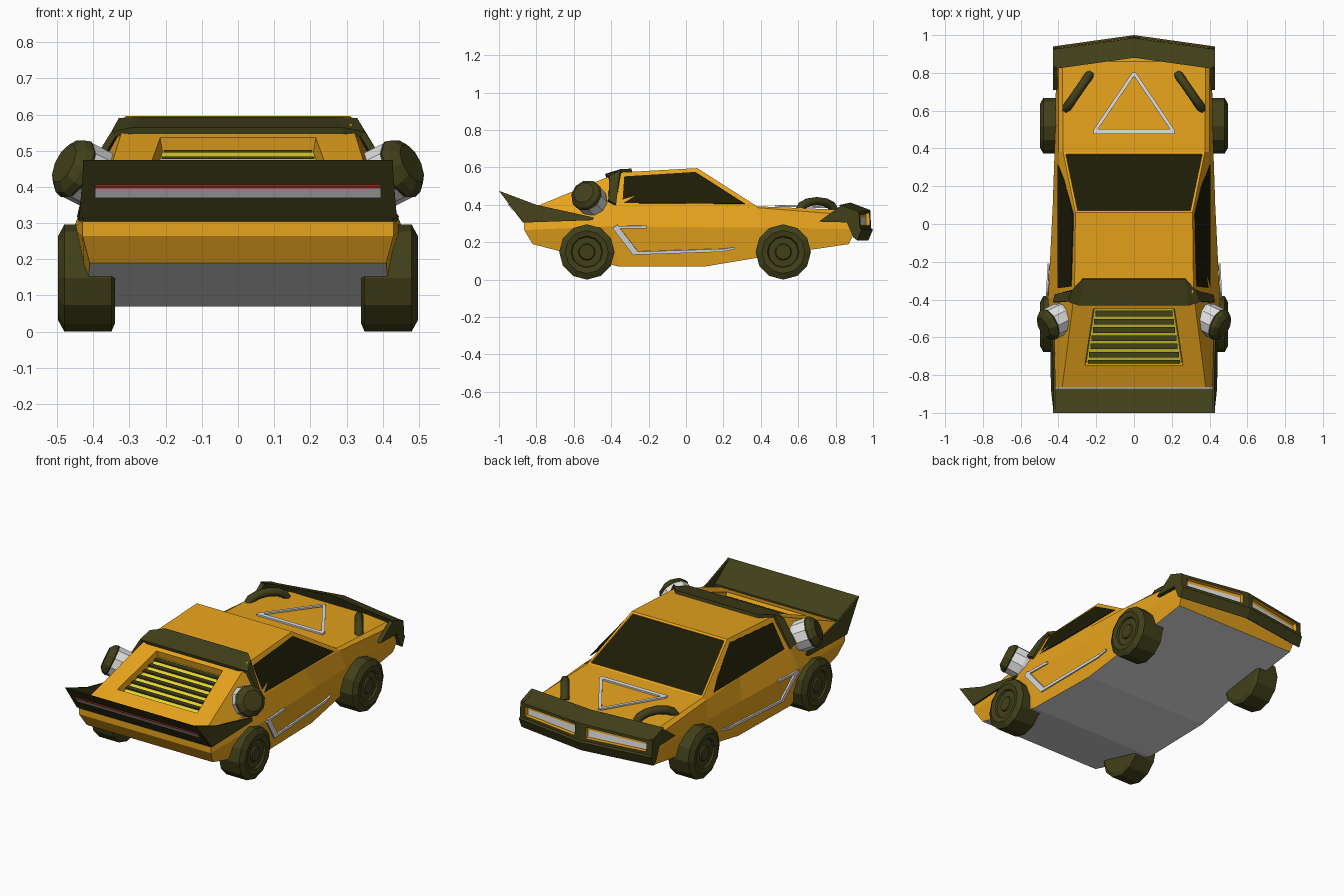
import bpy, bmesh, math
from mathutils import Vector, Matrix

if "Cube" in bpy.data.objects:
    bpy.data.objects.remove(bpy.data.objects["Cube"])


def material(name, r, g, b):
    m = bpy.data.materials.new(name)
    m.diffuse_color = (r, g, b, 1)
    m.use_nodes = True
    m.node_tree.nodes["Principled BSDF"].inputs["Base Color"].default_value = m.diffuse_color
    return m


ORANGE = material("orange paint", 0.80, 0.37, 0.012)
DARK = material("dark olive trim", 0.053, 0.051, 0.010)
GLASS = material("dark glass", 0.012, 0.0115, 0.002)
SILVER = material("silver", 0.75, 0.75, 0.76)
YELLOW = material("glow yellow", 0.82, 0.71, 0.03)
RED = material("tail red", 0.55, 0.03, 0.02)


def finish(bm, name, *mats):
    bmesh.ops.recalc_face_normals(bm, faces=bm.faces)
    me = bpy.data.meshes.new(name)
    bm.to_mesh(me)
    bm.free()
    ob = bpy.data.objects.new(name, me)
    bpy.context.collection.objects.link(ob)
    for m in mats:
        me.materials.append(m)
    return ob


def prism(name, pts, vec, mat, mirror=False):
    """Extrude a polygon along vec, optionally with its copy at -x."""
    bm = bmesh.new()
    for s in ((1, -1) if mirror else (1,)):
        flip = lambda p: Vector((p[0] * s, p[1], p[2]))
        a = [bm.verts.new(flip(p)) for p in pts]
        b = [bm.verts.new(flip(Vector(p) + Vector(vec))) for p in pts]
        bm.faces.new(a)
        bm.faces.new(b)
        for i in range(len(a)):
            j = (i + 1) % len(a)
            bm.faces.new((a[i], a[j], b[j], b[i]))
    return finish(bm, name, mat)


def bar(name, p, q, width, normal, mat, mirror=False):
    """Flat strip from p to q lying on a surface with the given normal."""
    p, q, n = Vector(p), Vector(q), Vector(normal).normalized()
    side = (q - p).cross(n).normalized() * width / 2
    return prism(name, [p - side, q - side, q + side, p + side], n * 0.009, mat, mirror)


def loft(bm, sections):
    """Skin closed rings; returns faces as grid[section][edge]."""
    rings = [[bm.verts.new(p) for p in s] for s in sections]
    n = len(rings[0])
    grid = [[bm.faces.new((a[j], a[(j + 1) % n], b[(j + 1) % n], b[j])) for j in range(n)]
            for a, b in zip(rings, rings[1:])]
    return rings, grid


def lathe(name, profile, n, origin, axis, mat):
    """Revolve (radius, height) points about an axis."""
    bm = bmesh.new()
    rings = [[(r * math.cos(2 * math.pi * k / n), r * math.sin(2 * math.pi * k / n), h)
              for k in range(n)] for r, h in profile]
    rv, _ = loft(bm, rings)
    bm.faces.new(rv[0])
    bm.faces.new(rv[-1])
    bm.transform(Matrix.Translation(origin) @ Vector(axis).to_track_quat('Z', 'Y').to_matrix().to_4x4())
    return finish(bm, name, mat)


# Body: half sections of bottom, crease, shoulder and top points, rear to nose
half = [
    [(.41, -.82, .19), (.43, -.865, .265), (.43, -.865, .305), (.38, -.865, .365)],
    [(.42, -.36, .07), (.455, -.40, .285), (.41, -.38, .40), (.315, -.36, .573)],
    [(.41, .10, .07), (.43, .10, .28), (.395, .06, .40), (.31, .06, .596)],
    [(.40, .40, .12), (.42, .40, .28), (.40, .38, .385), (.375, .38, .392)],
    [(.40, .87, .19), (.41, .91, .27), (.40, .88, .345), (.38, .86, .372)],
]
bm = bmesh.new()
rings, grid = loft(bm, [h + [(-x, y, z) for x, y, z in reversed(h)] for h in half])
for r in (rings[0], rings[-1]):
    for a, b in ((0, 1), (1, 2), (2, 3)):
        bm.faces.new((r[a], r[b], r[7 - b], r[7 - a]))
bmesh.ops.recalc_face_normals(bm, faces=bm.faces)
for g in grid:
    g[7].material_index = 1
# windshield inset
shield = grid[2][3]
bmesh.ops.inset_region(bm, faces=[shield], thickness=0.018, depth=0)
bmesh.ops.inset_region(bm, faces=[shield], thickness=0.001, depth=-0.008)
shield.material_index = 2
# louvre well sunk into the rear deck
deck = grid[0][3]
deck_z = lambda y: .573 + (y + .36) * .412
bmesh.ops.inset_region(bm, faces=[deck], thickness=0.05, depth=0)
for v in deck.verts:
    back = v.co.y < -.6
    y = -.75 if back else -.45
    v.co = (math.copysign(.26 if back else .215, v.co.x), y, deck_z(y))
bmesh.ops.inset_region(bm, faces=[deck], thickness=0.01, depth=-0.04)
deck.material_index = 3
finish(bm, "body", ORANGE, SILVER, GLASS, YELLOW)

# Louvre slats stepping down the deck
for i in range(7):
    y = -.475 - i * .0435
    w = .205 + i * .0065
    z = deck_z(y) - .031
    prism("louvre_slat", [(-w, y - .014, z), (w, y - .014, z), (w, y + .016, z), (-w, y + .016, z)],
          (0, 0, .008), DARK)

# Side windows
glass_x = lambda y, z: .404 - .088 * (z - .40) / .18 - (.010 if .1 < y < .3 else 0)
prism("side_windows", [(glass_x(y, z), y, z) for y, z in
      ((-.34, .408), (-.33, .55), (.05, .574), (.20, .478), (.315, .405))],
      (.004, 0, .002), GLASS, True)

# Roof band wrapping over the rear of the cabin
front = [(.27, -.29, .585), (.327, -.35, .582), (.413, -.375, .40)]
back = [(.29, -.43, .556), (.345, -.41, .545), (.422, -.415, .42)]
neg = lambda ps: [(-x, y, z) for x, y, z in reversed(ps)]
bm = bmesh.new()
fv = [bm.verts.new(p) for p in neg(front) + front]
bv = [bm.verts.new(p) for p in neg(back) + back]
for i in range(5):
    bm.faces.new((fv[i], bv[i], bv[i + 1], fv[i + 1]))
band = finish(bm, "roof_band", DARK)
mod = band.modifiers.new("thickness", 'SOLIDIFY')
mod.thickness = 0.018
mod.offset = 0

# Rear wing with side fins and a light strip
prism("rear_wing", [(-.428, y, z) for y, z in ((-.872, .305), (-1, .475), (-.90, .39), (-.872, .37))],
      (.856, 0, 0), DARK)
prism("wing_side_fins", [(.416, -1, .475), (.43, -.87, .305), (.435, -.50, .318),
      (.425, -.49, .332), (.416, -.80, .40)], (.010, 0, 0), DARK, True)
wing_y = lambda z: -.872 - .753 * (z - .305)
for name, lo, hi, mat in (("wing_light_strip", .373, .399, SILVER), ("wing_red_line", .399, .406, RED)):
    prism(name, [(x, wing_y(z), z) for x, z in ((-.395, lo), (.395, lo), (.395, hi), (-.395, hi))],
          (0, -.004, -.003), mat)

# Front bumper: V-shaped in plan, with two sunken headlight slots
profile = [(.88, .412), (.985, .372), (.99, .275), (1.0, .268), (.975, .21), (.955, .225)]
bm = bmesh.new()
rings, grid = loft(bm, [[(x, y - .14 * abs(x), z - .03 * abs(x) * (z > .3)) for y, z in profile]
                        for x in (-.43, 0, .43)])
bm.faces.new(rings[0])
bm.faces.new(rings[-1])
bmesh.ops.recalc_face_normals(bm, faces=bm.faces)
slots = [g[1] for g in grid]
bmesh.ops.inset_individual(bm, faces=slots, thickness=0.022, depth=0)
for f in slots:  # shorten each slot along the bumper
    c = f.calc_center_median()
    for v in f.verts:
        dx = -.1 * (v.co.x - c.x)
        v.co += Vector((dx, -.14 * dx * math.copysign(1, c.x), 0))
rim = bmesh.ops.inset_individual(bm, faces=slots, thickness=0.004, depth=-0.02)
step = bmesh.ops.inset_individual(bm, faces=slots, thickness=0.004, depth=0)
for f in rim["faces"] + step["faces"]:
    f.material_index = 1
for f in slots:  # lights fill the lower part of each slot
    f.material_index = 2
    c = f.calc_center_median()
    for v in f.verts:
        if v.co.z > c.z:
            v.co.z -= .014
finish(bm, "front_bumper", DARK, ORANGE, SILVER)
prism("bumper_side_wings", [(.405, .71, .31), (.405, .83, .397), (.405, .92, .365), (.405, .90, .305)],
      (.025, 0, 0), DARK, True)

# Silver triangle on the hood
apex = (0, .80, .381)
for s in (1, -1):
    bar("hood_triangle_side", apex, (.21 * s, .49, .390), .018, (0, .02, 1), SILVER)
bar("hood_triangle_base", (-.215, .49, .390), (.215, .49, .390), .026, (0, .02, 1), SILVER)

# Arched hood humps
for s in (1, -1):
    cu = bpy.data.curves.new("hood_hump", 'CURVE')
    cu.dimensions = '3D'
    cu.bevel_depth = .024
    cu.bevel_resolution = 1
    cu.use_fill_caps = True
    sp = cu.splines.new('POLY')
    sp.points.add(6)
    for i, p in enumerate(sp.points):
        a = math.pi * i / 6
        t = .5 - .5 * math.cos(a)
        p.co = (s * (.36 - .125 * t), .61 + .18 * t, .372 + .048 * math.sin(a), 1)
    cu.materials.append(DARK)
    bpy.context.collection.objects.link(bpy.data.objects.new("hood_hump", cu))

# Silver side trim following the flank
def flank(y, z):
    u, v = (y + .38) / .48, (z - .07) / .215
    return (.422 - .01 * u + v * (.035 - .015 * u), y, z)

for p, q, w in (((-.385, .28), (-.21, .283), .014), ((-.38, .285), (-.27, .142), .032),
                ((-.28, .142), (.20, .158), .016), ((.20, .158), (.26, .17), .012)):
    bar("side_trim", flank(*p), flank(*q), w, (1, 0, -.15), SILVER, True)

# Wheels and rear side boosters
for s in (1, -1):
    for y in (-.53, .52):
        lathe("wheel", [(.125, 0), (.148, .01), (.148, .14), (.115, .158), (.085, .152), (.08, .142),
                        (.045, .142), (.04, .15)], 12, (.34 * s, y, .148), (s, 0, 0), DARK)
    axis = (.11 * s, -.055, .055)
    base = Vector((.35 * s, -.482, .40))
    lathe("booster_shell", [(.06, -.03), (.07, 0), (.085, .045), (.085, .112)], 10, base, axis, SILVER)
    lathe("booster_nozzle", [(.083, .112), (.088, .12), (.082, .14), (.058, .16)], 10, base, axis, DARK)
